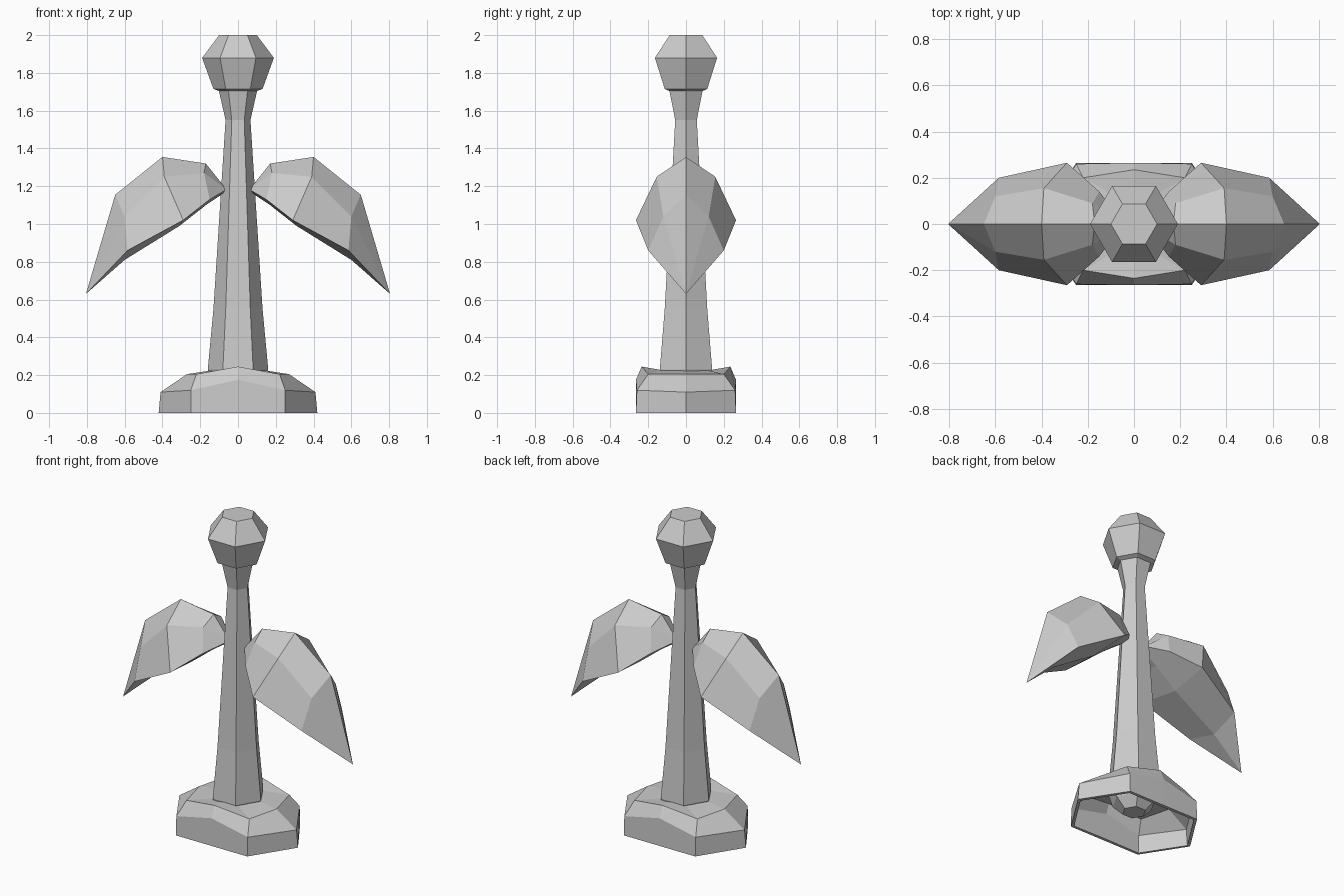
import bpy, bmesh, math

if "Cube" in bpy.data.objects:
    bpy.data.objects.remove(bpy.data.objects["Cube"])

grey = bpy.data.materials.new("plain grey")
grey.diffuse_color = (0.6, 0.6, 0.6, 1)
grey.use_nodes = True
grey.node_tree.nodes["Principled BSDF"].inputs["Base Color"].default_value = grey.diffuse_color


def loft(name, rings, closed=True):
    """Skin a list of rings; a ring with one point becomes a tip."""
    bm = bmesh.new()
    loops = [[bm.verts.new(p) for p in r] for r in rings]
    for a, b in zip(loops, loops[1:]):
        n = max(len(a), len(b))
        for i in range(n):
            j = (i + 1) % n
            if len(a) == 1:
                bm.faces.new((a[0], b[j], b[i]))
            elif len(b) == 1:
                bm.faces.new((a[i], a[j], b[0]))
            else:
                bm.faces.new((a[i], a[j], b[j], b[i]))
    if closed:
        for loop in (loops[0], loops[-1]):
            if len(loop) > 2:
                bm.faces.new(loop)
        bmesh.ops.recalc_face_normals(bm, faces=bm.faces)
    mesh = bpy.data.meshes.new(name)
    bm.to_mesh(mesh)
    bm.free()
    mesh.materials.append(grey)
    ob = bpy.data.objects.new(name, mesh)
    bpy.context.collection.objects.link(ob)
    return ob


def hexagon(r, z):
    return [(r * math.cos(k * math.pi / 3), r * math.sin(k * math.pi / 3), z)
            for k in range(6)]


# Stem with flared neck, its rounded foot hanging inside the hollow base
loft("stem", [hexagon(r, z) for r, z in
              [(0.07, 0.07), (0.13, 0.13), (0.16, 0.23), (0.13, 0.55),
               (0.066, 1.55), (0.10, 1.70), (0.10, 1.72)]])

# Faceted bud on top
loft("bud", [hexagon(r, z) for r, z in
             [(0.09, 1.70), (0.13, 1.715), (0.19, 1.88), (0.10, 2.0)]])


def base_ring(end, corner, mid):
    """Eight points from (x, z) of the ends, (x, y, z) corners, (y, z) mids."""
    (ex, ez), (cx, cy, cz), (my, mz) = end, corner, mid
    return [(ex, 0, ez), (cx, cy, cz), (0, my, mz), (-cx, cy, cz),
            (-ex, 0, ez), (-cx, -cy, cz), (0, -my, mz), (cx, -cy, cz)]


# Hollow elongated base
base = loft("base", [
    base_ring((0.42, 0.005), (0.25, 0.265, 0.005), (0.265, 0.005)),
    base_ring((0.41, 0.115), (0.25, 0.26, 0.125), (0.265, 0.18)),
    base_ring((0.27, 0.21), (0.22, 0.20, 0.21), (0.235, 0.25)),
    base_ring((0.14, 0.23), (0.08, 0.12, 0.23), (0.12, 0.23)),
], closed=False)
shell = base.modifiers.new("shell", "SOLIDIFY")
shell.thickness = 0.02
shell.offset = -1
base.location.z = -0.005


def section(ridge, mid, edge, under):
    """Leaf cross-section: ridge, upper sides, wide edges and underside."""
    flip = lambda p: (p[0], -p[1], p[2])
    return [(ridge[0], 0, ridge[1]), mid, edge, (under[0], 0, under[1]),
            flip(edge), flip(mid)]


# Pair of drooping leaves
leaf = [
    section((0.07, 1.195), (0.068, 0.02, 1.19), (0.066, 0.03, 1.18), (0.066, 1.17)),
    section((0.17, 1.32), (0.18, 0.09, 1.27), (0.15, 0.14, 1.13), (0.17, 1.10)),
    section((0.40, 1.355), (0.39, 0.155, 1.25), (0.29, 0.265, 1.02), (0.31, 0.99)),
    section((0.65, 1.155), (0.60, 0.12, 1.04), (0.585, 0.20, 0.86), (0.60, 0.81)),
    [(0.805, 0, 0.63)],
]
for side, sign in (("right", 1), ("left", -1)):
    loft(side + "_leaf", [[(sign * x, y, z) for x, y, z in r] for r in leaf])
